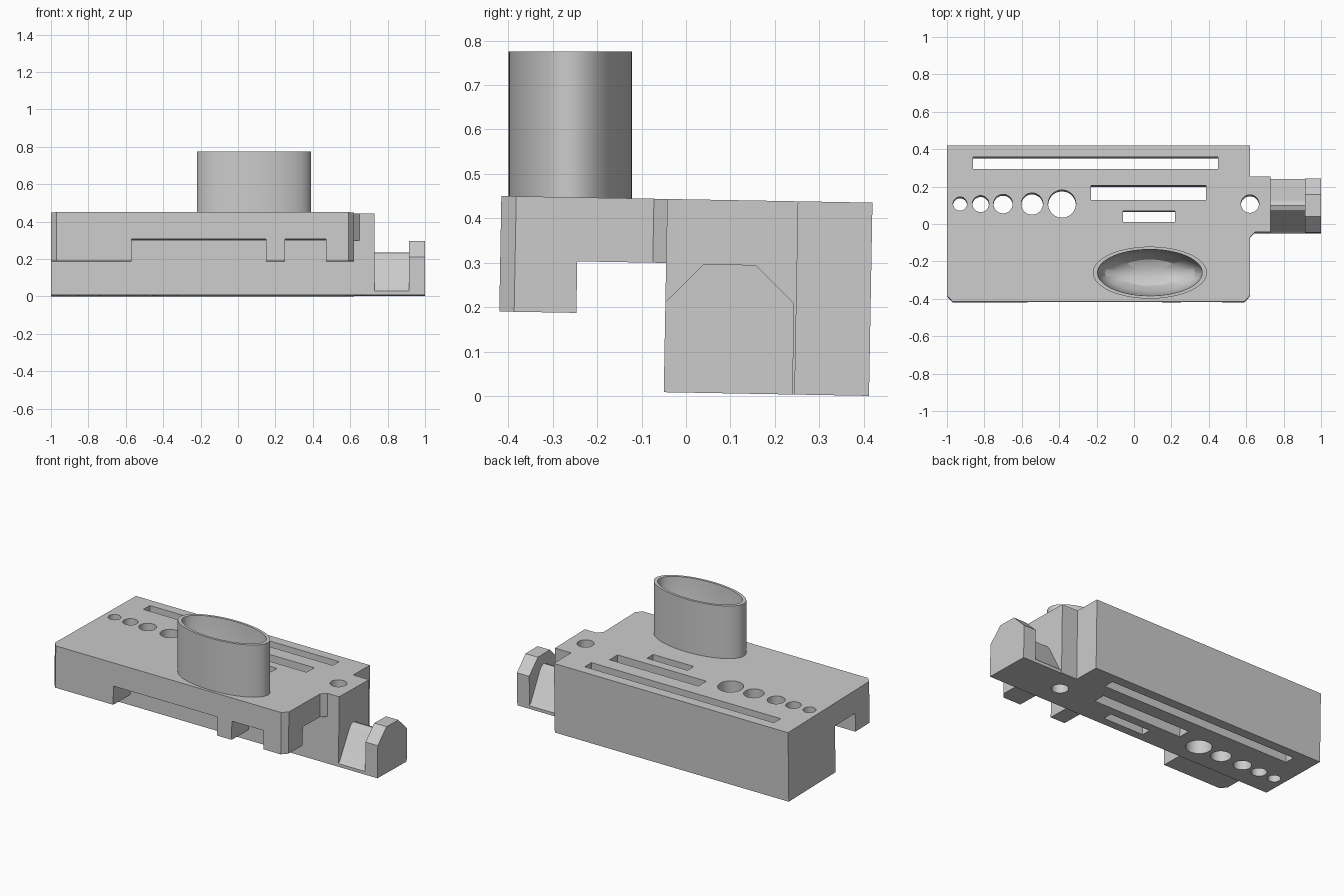
import bpy, bmesh, math
from mathutils import Matrix

cube = bpy.data.objects.get("Cube")
if cube:
    bpy.data.objects.remove(cube, do_unlink=True)

grey = bpy.data.materials.new("plain grey")
grey.use_nodes = True
colour = (0.6, 0.6, 0.6, 1)
grey.diffuse_color = colour
grey.node_tree.nodes["Principled BSDF"].inputs["Base Color"].default_value = colour

# The housing leans very slightly backwards; the tube stands upright
LEAN = Matrix.Translation((0, 0, 0.0075)) @ Matrix.Rotation(-0.0179, 4, "X")


def add_object(name, bm):
    bmesh.ops.recalc_face_normals(bm, faces=bm.faces[:])
    mesh = bpy.data.meshes.new(name)
    bm.to_mesh(mesh)
    bm.free()
    mesh.materials.append(grey)
    obj = bpy.data.objects.new(name, mesh)
    bpy.context.collection.objects.link(obj)
    return obj


def prism(name, points, low, high, axis="z"):
    """Extrude an outline: (x, y) points along z, or (y, z) points along x."""
    def place(p, d):
        return (p[0], p[1], d) if axis == "z" else (d, p[0], p[1])
    bm = bmesh.new()
    face = bm.faces.new([bm.verts.new(place(p, low)) for p in points])
    result = bmesh.ops.extrude_face_region(bm, geom=[face])
    verts = [g for g in result["geom"] if isinstance(g, bmesh.types.BMVert)]
    bmesh.ops.translate(bm, verts=verts, vec=place((0, 0), high - low))
    return add_object(name, bm)


def box(name, x0, x1, y0, y1, z0, z1):
    return prism(name, [(x0, y0), (x1, y0), (x1, y1), (x0, y1)], z0, z1)


def ellipse(cx, cy, rx, ry, n):
    return [(cx + rx * math.cos(2 * math.pi * i / n),
             cy + ry * math.sin(2 * math.pi * i / n)) for i in range(n)]


def cut(target, cutter):
    mod = target.modifiers.new("cut", "BOOLEAN")
    mod.operation = "DIFFERENCE"
    mod.solver = "EXACT"
    mod.object = cutter
    bpy.context.view_layer.objects.active = target
    bpy.ops.object.modifier_apply(modifier=mod.name)
    bpy.data.objects.remove(cutter, do_unlink=True)


def smooth(obj):
    bpy.ops.object.select_all(action="DESELECT")
    obj.select_set(True)
    bpy.context.view_layer.objects.active = obj
    bpy.ops.object.shade_smooth_by_angle(angle=math.radians(30))


# Housing outline with chamfered front corners and a side tab
housing = prism("housing", [
    (-1, 0.412), (-1, -0.39), (-0.97, -0.4235), (0.59, -0.4235), (0.62, -0.39),
    (0.62, -0.08), (0.65, -0.05), (0.73, -0.05), (0.73, 0.245), (0.62, 0.245),
    (0.62, 0.412)], 0, 0.435)

# Undercut below the front shelf, leaving a hanging lip
cut(housing, prism("undercut", [
    (-0.05, -0.1), (-0.05, 0.291), (-0.25, 0.291), (-0.25, 0.175),
    (-0.5, 0.175), (-0.5, -0.1)], -1.1, 0.8, "x"))

# Gaps that split the lip into three feet
for x0, x1 in ((-0.57, 0.15), (0.25, 0.47)):
    cut(housing, box("lip_gap", x0, x1, -0.5, -0.2, 0.1, 0.291))

# Through slots
for x0, x1, y0, y1 in ((-0.86, 0.45, 0.285, 0.35), (-0.23, 0.385, 0.12, 0.197),
                       (-0.06, 0.22, 0.003, 0.063)):
    cut(housing, box("slot", x0, x1, y0, y1, -0.1, 0.6))

# Through holes of growing size, plus one beside the tab
for x, r in ((-0.93, 0.037), (-0.82, 0.044), (-0.7, 0.051), (-0.545, 0.058),
             (-0.385, 0.074), (0.62, 0.048)):
    cut(housing, prism("hole", ellipse(x, 0.1, r, r, 48), -0.1, 0.6))

# End stop with chamfered top, and the rounded ridge joining it to the tab
end_stop = prism("end_stop", [
    (-0.05, 0), (0.24, 0), (0.24, 0.205), (0.152, 0.29), (0.035, 0.29),
    (-0.05, 0.203)], 0.915, 1, "x")
ridge = prism("ridge", [
    (-0.05, 0), (0.24, 0), (0.24, 0.02), (0.225, 0.035), (0.135, 0.2),
    (0.118, 0.22), (0.095, 0.228), (0.072, 0.22), (0.055, 0.2),
    (-0.035, 0.035), (-0.05, 0.02)], 0.73, 0.915, "x")

for part in (housing, end_stop, ridge):
    part.data.transform(LEAN)

# Upright oval tube with a bowl-shaped floor
bm = bmesh.new()
rings = []
for rx, ry, z in ((0.305, 0.139, 0.4), (0.305, 0.139, 0.775), (0.28, 0.124, 0.775),
                  (0.27, 0.115, 0.6), (0.24, 0.1, 0.53), (0.17, 0.07, 0.48),
                  (0.08, 0.03, 0.46)):
    rings.append([bm.verts.new((x, y, z)) for x, y in ellipse(0.085, -0.26, rx, ry, 80)])
for a, b in zip(rings, rings[1:]):
    for i in range(len(a)):
        j = (i + 1) % len(a)
        bm.faces.new((a[i], a[j], b[j], b[i]))
bm.faces.new(rings[0])
bm.faces.new(rings[-1])
tube = add_object("oval_tube", bm)

for part in (housing, ridge, tube):
    smooth(part)
